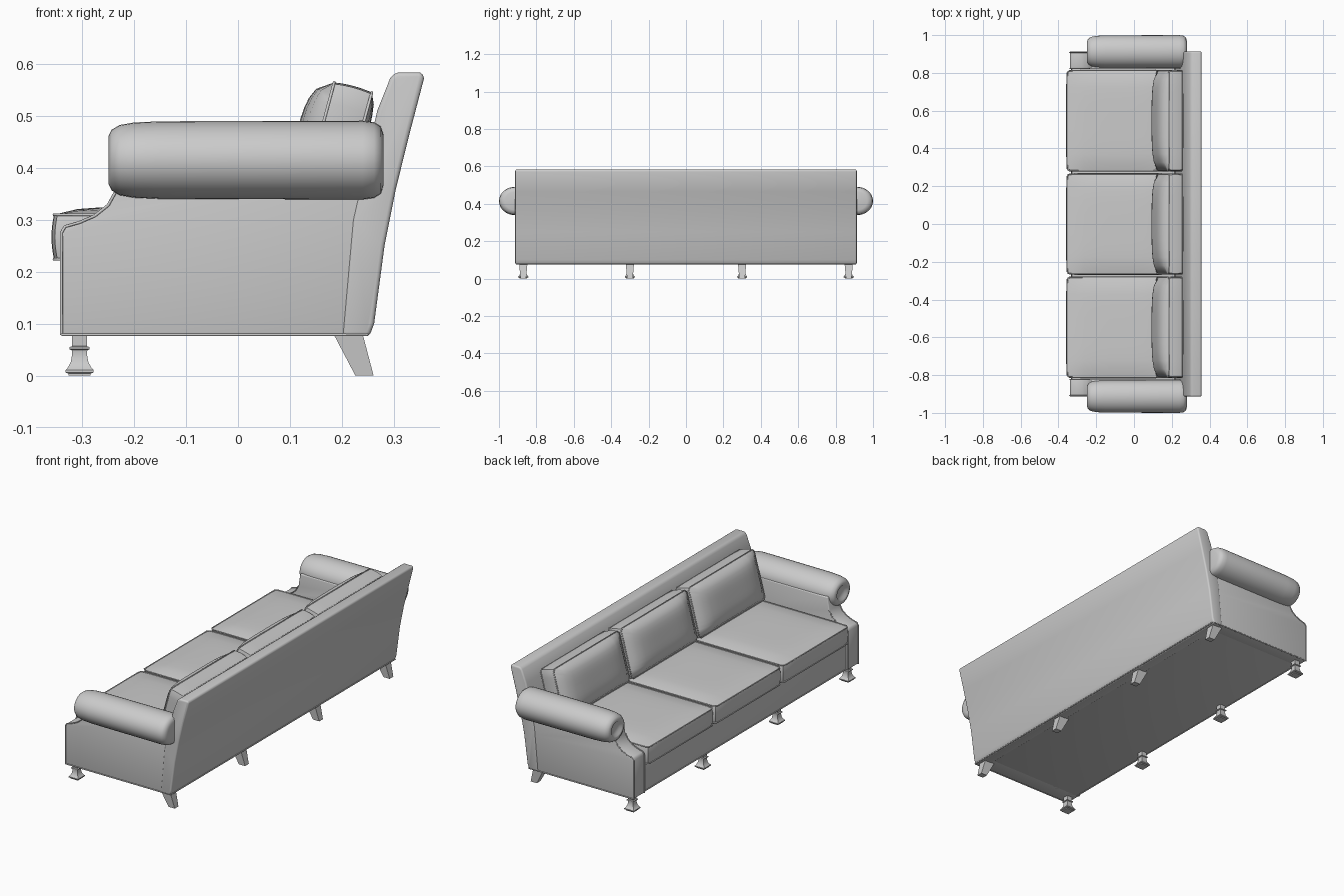
import bpy, bmesh, math
from mathutils import Vector, Matrix

cube = bpy.data.objects.get("Cube")
if cube:
    bpy.data.objects.remove(cube, do_unlink=True)

fabric = bpy.data.materials.new("grey upholstery")
fabric.use_nodes = True
GREY = (0.6, 0.6, 0.6, 1)
fabric.diffuse_color = GREY
fabric.node_tree.nodes["Principled BSDF"].inputs["Base Color"].default_value = GREY


def finish(bm, name, angle=40):
    bmesh.ops.recalc_face_normals(bm, faces=bm.faces)
    mesh = bpy.data.meshes.new(name)
    bm.to_mesh(mesh)
    bm.free()
    mesh.materials.append(fabric)
    obj = bpy.data.objects.new(name, mesh)
    bpy.context.collection.objects.link(obj)
    bpy.ops.object.select_all(action='DESELECT')
    obj.select_set(True)
    bpy.context.view_layer.objects.active = obj
    bpy.ops.object.shade_smooth_by_angle(angle=math.radians(angle))
    return obj


def loft(name, rings, angle=40):
    """Skin a list of equal-length point rings and cap both ends."""
    bm = bmesh.new()
    loops = [[bm.verts.new(p) for p in ring] for ring in rings]
    for a, b in zip(loops, loops[1:]):
        for i in range(len(a)):
            j = (i + 1) % len(a)
            bm.faces.new((a[i], a[j], b[j], b[i]))
    bm.faces.new(loops[0])
    bm.faces.new(loops[-1])
    return finish(bm, name, angle)


def slab(name, profile, y0, y1, bevel):
    """Extrude a side profile along y and round its rims."""
    bm = bmesh.new()
    face = bm.faces.new([bm.verts.new((x, y0, z)) for x, z in profile])
    new = bmesh.ops.extrude_face_region(bm, geom=[face])["geom"]
    bmesh.ops.translate(bm, vec=(0, y1 - y0, 0),
                        verts=[v for v in new if isinstance(v, bmesh.types.BMVert)])
    bmesh.ops.recalc_face_normals(bm, faces=bm.faces)
    edges = [e for e in bm.edges if e.calc_face_angle(0) > 0.6]
    bmesh.ops.bevel(bm, geom=edges, offset=bevel, segments=3, profile=0.5, affect='EDGES',
                    clamp_overlap=True)
    return finish(bm, name)


def piping(name, points, closed=True, radius=0.003):
    curve = bpy.data.curves.new(name, 'CURVE')
    curve.dimensions = '3D'
    curve.bevel_depth = radius
    curve.bevel_resolution = 1
    spline = curve.splines.new('POLY')
    spline.points.add(len(points) - 1)
    for sp, p in zip(spline.points, points):
        sp.co = (*p, 1)
    spline.use_cyclic_u = closed
    curve.materials.append(fabric)
    obj = bpy.data.objects.new(name, curve)
    bpy.context.collection.objects.link(obj)


def cushion(name, size, crown, edge_bulge, matrix):
    """Boxed cushion: local z is the thickness, crowned faces, piped seams."""
    bm = bmesh.new()
    bmesh.ops.create_cube(bm, size=2)
    bmesh.ops.subdivide_edges(bm, edges=bm.edges[:], cuts=11, use_grid_fill=True)
    half = Vector(size) / 2
    corner = 0.12
    for v in bm.verts:
        u, w, t = v.co
        top = crown[0] if t > 0 else crown[1]
        lift = t * abs(t) * top * ((1 - u ** 4) * (1 - w ** 4)) ** 0.6
        side = edge_bulge * (1 - t * t)
        # pull the plan corners in to a soft radius
        pull = 1 - corner * max(0, abs(u) + abs(w) - 1.8)
        v.co = (u * pull * (half.x + side), w * pull * (half.y + side), t * half.z + lift)
    bm.transform(matrix)
    finish(bm, name, 50)
    # seams on the two rims
    hx, hy, c = half.x, half.y, 0.012
    rim = [(hx, c - hy), (hx, hy - c), (hx - c, hy), (c - hx, hy),
           (-hx, hy - c), (-hx, c - hy), (c - hx, -hy), (hx - c, -hy)]
    for label, z in (("upper", half.z), ("lower", -half.z)):
        piping(f"{name}_{label}_piping", [matrix @ Vector((x, y, z)) for x, y in rim])


# Seat base between the arms
slab("seat_base", [(-0.33, 0.078), (0.25, 0.078), (0.25, 0.23), (-0.33, 0.23)], -0.85, 0.85, 0.005)

# Raked back
back = [(0.2, 0.076), (0.253, 0.076), (0.262, 0.1), (0.282, 0.25), (0.304, 0.36), (0.33, 0.465),
        (0.358, 0.572), (0.355, 0.584), (0.304, 0.584), (0.293, 0.573), (0.268, 0.51), (0.22, 0.3)]
slab("back_rest", back, -0.913, 0.913, 0.008)

# Arms: side panel, roll and edge piping
panel = [(-0.34, 0.078), (-0.34, 0.275), (-0.333, 0.287), (-0.305, 0.295), (-0.275, 0.308),
         (-0.25, 0.328), (-0.235, 0.355), (-0.225, 0.42), (0.265, 0.42), (0.272, 0.25), (0.25, 0.078)]
roll = [(-0.238, 0.4), (-0.247, 0.5), (-0.249, 0.62), (-0.243, 0.78), (-0.228, 0.9), (-0.2, 0.965),
        (-0.15, 0.995), (-0.05, 1.0), (0.24, 1.01), (0.262, 0.97), (0.275, 0.86), (0.28, 0.65)]
for label, s in (("left", 1), ("right", -1)):
    slab(f"{label}_arm_panel", panel, s * 0.823, s * 0.91, 0.005)
    rings = []
    for x, k in roll:
        ring = []
        for i in range(32):
            a = math.tau * i / 32
            ring.append((x, s * (0.913 + 0.086 * k * math.cos(a)), 0.415 + 0.075 * k * math.sin(a)))
        rings.append(ring)
    loft(f"{label}_arm_roll", rings, 60)
    for side, y in (("outer", 0.909), ("inner", 0.824)):
        piping(f"{label}_arm_{side}_piping", [(x, s * y, z) for x, z in panel[:7]], False)
    piping(f"{label}_base_piping", [(-0.34, s * 0.91, 0.079), (0.25, s * 0.91, 0.079)], False)
piping("front_base_piping", [(-0.33, -0.83, 0.079), (-0.33, 0.83, 0.079)], False)
piping("rear_base_piping", [(0.255, -0.91, 0.079), (0.255, 0.91, 0.079)], False)

# Three seat cushions and three leaning back cushions
lean = math.radians(15)
for label, y in (("left", 0.547), ("middle", 0), ("right", -0.547)):
    cushion(f"{label}_seat_cushion", (0.54, 0.53, 0.086), (0.016, 0), 0.005,
            Matrix.Translation((-0.084, y, 0.267)))
    # local z turns to the front, local x runs up the lean
    axis_up = Vector((math.sin(lean), 0, math.cos(lean)))
    axis_front = Vector((-math.cos(lean), 0, math.sin(lean)))
    frame = Matrix((axis_up, axis_front.cross(axis_up), axis_front)).transposed().to_4x4()
    cushion(f"{label}_back_cushion", (0.25, 0.53, 0.075), (0.045, 0.014), 0.003,
            Matrix.Translation((0.189, y, 0.434)) @ frame)

# Legs: square turned feet in front, splayed blocks behind
foot = [(0, 0.021), (0.004, 0.021), (0.006, 0.027), (0.011, 0.027), (0.015, 0.023), (0.026, 0.017),
        (0.042, 0.014), (0.049, 0.015), (0.051, 0.019), (0.055, 0.019), (0.057, 0.014), (0.08, 0.015)]


def box_ring(x0, x1, y, half, z):
    return [(x0, y - half, z), (x1, y - half, z), (x1, y + half, z), (x0, y + half, z)]


for n, y in enumerate((-0.87, -0.3, 0.3, 0.87), 1):
    loft(f"front_leg_{n}", [box_ring(-0.305 - r, -0.305 + r, y, r, z) for z, r in foot], 25)
    loft(f"back_leg_{n}", [box_ring(0.226, 0.261, y, 0.015, 0),
                           box_ring(0.184, 0.24, y, 0.022, 0.08)], 25)
